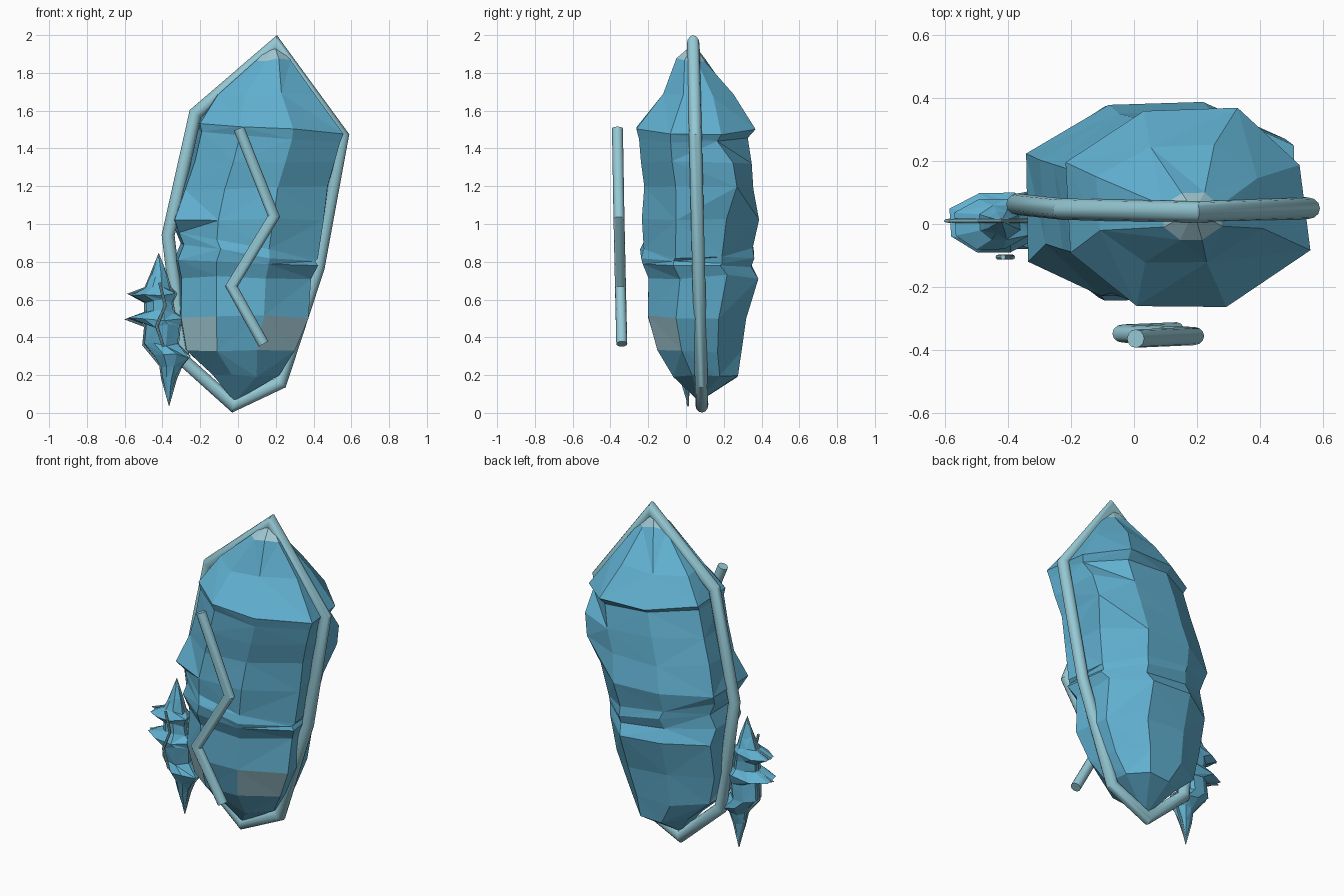
import bpy, bmesh, math, random
from mathutils import Vector

if "Cube" in bpy.data.objects:
    bpy.data.objects.remove(bpy.data.objects["Cube"])

random.seed(4)


def material(name, rgb):
    m = bpy.data.materials.new(name)
    m.diffuse_color = (*rgb, 1)
    m.use_nodes = True
    m.node_tree.nodes["Principled BSDF"].inputs["Base Color"].default_value = m.diffuse_color
    return m


BLUE = material("crystal blue", (0.12, 0.44, 0.64))
PALE = material("pale frost", (0.36, 0.59, 0.66))
TUBE = material("light tube blue", (0.30, 0.58, 0.66))

# Uneven octagon used as cross-section, spanning -1..1
OCTAGON = [(0.41, 1), (0.92, 0.43), (1, -0.43), (0.32, -1),
           (-0.41, -1), (-0.95, -0.46), (-1, 0.46), (-0.35, 0.97)]
# Variants with one swollen corner
BACK_RIGHT = OCTAGON[:1] + [(1.0, 0.68)] + OCTAGON[2:]
FRONT_LEFT = OCTAGON[:5] + [(-1.0, -0.65)] + OCTAGON[6:]


def finish(name, bm, mats):
    bmesh.ops.recalc_face_normals(bm, faces=bm.faces)
    me = bpy.data.meshes.new(name)
    bm.to_mesh(me)
    bm.free()
    for m in mats:
        me.materials.append(m)
    ob = bpy.data.objects.new(name, me)
    bpy.context.collection.objects.link(ob)
    return ob


def faceted_loft(name, top, bottom, rings, jitter, mats, rule=None):
    """Rings are (z, x min, x max, y min, y max, tilt, section), from top to bottom."""
    bm = bmesh.new()
    loops = []
    for z, x0, x1, y0, y1, *extra in rings:
        tilt = extra[0] if extra else 0
        section = extra[1] if len(extra) > 1 else OCTAGON
        cx, cy, hx, hy = (x0 + x1) / 2, (y0 + y1) / 2, (x1 - x0) / 2, (y1 - y0) / 2
        loop = []
        for u, v in section:
            s = 1 + random.uniform(-1, 1) * jitter
            loop.append(bm.verts.new((cx + u * hx * s, cy + v * hy * s,
                                      z - tilt * u + random.uniform(-jitter, jitter))))
        loops.append(loop)
    n = len(OCTAGON)
    for r, (a, b) in enumerate(zip(loops, loops[1:])):
        for i in range(n):
            j = (i + 1) % n
            if (i + r) % 2:
                tris = (a[i], a[j], b[i]), (a[j], b[j], b[i])
            else:
                tris = (a[i], a[j], b[j]), (a[i], b[j], b[i])
            for t in tris:
                bm.faces.new(t)
    for tip, loop in ((top, loops[0]), (bottom, loops[-1])):
        v = bm.verts.new(tip)
        for i in range(n):
            bm.faces.new((v, loop[i], loop[(i + 1) % n]))
    if rule:
        for f in bm.faces:
            f.material_index = int(rule(f.calc_center_median()))
    return finish(name, bm, mats)


def tube(name, path, radius, closed, sides=12):
    """Mitred round tube along points lying roughly in the XZ plane."""
    bm = bmesh.new()
    pts = [Vector(p) for p in path]
    n = len(pts)
    rings = []
    for i, p in enumerate(pts):
        dirs = []
        if closed or i > 0:
            dirs.append((p - pts[i - 1]).normalized())
        if closed or i < n - 1:
            dirs.append((pts[(i + 1) % n] - p).normalized())
        normals = [Vector((-d.z, 0, d.x)).normalized() for d in dirs]
        m = sum(normals, Vector()).normalized()
        m /= max(m.dot(normals[0]), 0.4)
        rings.append([bm.verts.new(p + radius * (m * math.cos(t) + Vector((0, math.sin(t), 0))))
                      for t in (2 * math.pi * k / sides for k in range(sides))])
    for i in range(n if closed else n - 1):
        a, b = rings[i], rings[(i + 1) % n]
        for k in range(sides):
            l = (k + 1) % sides
            bm.faces.new((a[k], a[l], b[l], b[k]))
    if not closed:
        bm.faces.new(rings[0])
        bm.faces.new(rings[-1])
    ob = finish(name, bm, [TUBE])
    bpy.ops.object.select_all(action='DESELECT')
    ob.select_set(True)
    bpy.context.view_layer.objects.active = ob
    bpy.ops.object.shade_smooth_by_angle(angle=math.radians(35))
    return ob


# Large faceted crystal with an overhanging cap, a tilted pinched waist and a tapered foot
body_rings = [
    (1.87, 0.09, 0.28, -0.05, 0.10),
    (1.68, -0.12, 0.41, -0.12, 0.25),
    (1.505, -0.22, 0.555, -0.26, 0.365, 0.03),
    (1.465, -0.21, 0.54, -0.245, 0.33, 0.03),
    (1.33, -0.25, 0.51, -0.24, 0.345, 0, BACK_RIGHT),
    (1.19, -0.30, 0.475, -0.22, 0.36, 0, BACK_RIGHT),
    (1.03, -0.34, 0.455, -0.23, 0.39, 0, FRONT_LEFT),
    (0.89, -0.335, 0.42, -0.22, 0.355, 0.07),
    (0.845, -0.30, 0.41, -0.24, 0.365, 0.05),
    (0.79, -0.335, 0.42, -0.23, 0.345, 0.02),
    (0.72, -0.32, 0.385, -0.195, 0.38),
    (0.51, -0.315, 0.37, -0.20, 0.32),
    (0.33, -0.285, 0.30, -0.15, 0.295),
    (0.20, -0.14, 0.22, -0.065, 0.275),
]


def pale_patch(c):
    return c.z > 1.88 or (0.34 < c.z < 0.5 and c.y < 0.03 and (c.x < -0.1 or c.x > 0.12))


faceted_loft("crystal_body", (0.19, 0.04, 1.955), (-0.02, 0.07, 0.06),
             body_rings, 0.012, [BLUE, PALE], pale_patch)

# Frame around the large crystal
frame = [(0.20, 1.95), (0.553, 1.467), (0.425, 0.77), (0.225, 0.16),
         (-0.025, 0.042), (-0.29, 0.28), (-0.37, 0.94), (-0.225, 1.585)]
tube("crystal_frame", [(x, 0.085 - 0.024 * z, z) for x, z in frame], 0.034, True)

# Zigzag bar floating in front
zigzag = [(0.005, -0.363, 1.505), (0.19, -0.355, 1.04),
          (-0.035, -0.347, 0.67), (0.135, -0.34, 0.365)]
tube("zigzag_bar", zigzag, 0.029, False)

# Small flared crystal at the lower left
small_rings = [
    (0.73, -0.46, -0.38, -0.03, 0.04),
    (0.66, -0.49, -0.36, -0.05, 0.06),
    (0.63, -0.57, -0.33, -0.08, 0.08),
    (0.59, -0.49, -0.35, -0.06, 0.07),
    (0.53, -0.49, -0.34, -0.06, 0.07),
    (0.495, -0.585, -0.29, -0.09, 0.10),
    (0.46, -0.49, -0.31, -0.08, 0.08),
    (0.36, -0.50, -0.32, -0.06, 0.08),
    (0.30, -0.45, -0.26, -0.08, 0.09),
    (0.25, -0.41, -0.30, -0.05, 0.05),
    (0.18, -0.40, -0.33, -0.03, 0.03),
]
faceted_loft("small_crystal", (-0.42, 0.01, 0.84), (-0.365, 0.01, 0.04),
             small_rings, 0.012, [BLUE])

# Thin frame following the outline of the small crystal
outline = [(-0.42, 0.83)] + [(r[2], r[0]) for r in small_rings] + [(-0.365, 0.05)]
outline += [(r[1], r[0]) for r in reversed(small_rings)]
tube("small_frame", [(x, 0.01, z) for x, z in outline], 0.007, True, 8)

# Thin zigzag in front of the small crystal
tube("small_zigzag", [(-0.415, -0.105, 0.69), (-0.385, -0.105, 0.57),
                      (-0.43, -0.105, 0.46), (-0.395, -0.105, 0.35)], 0.008, False, 8)
